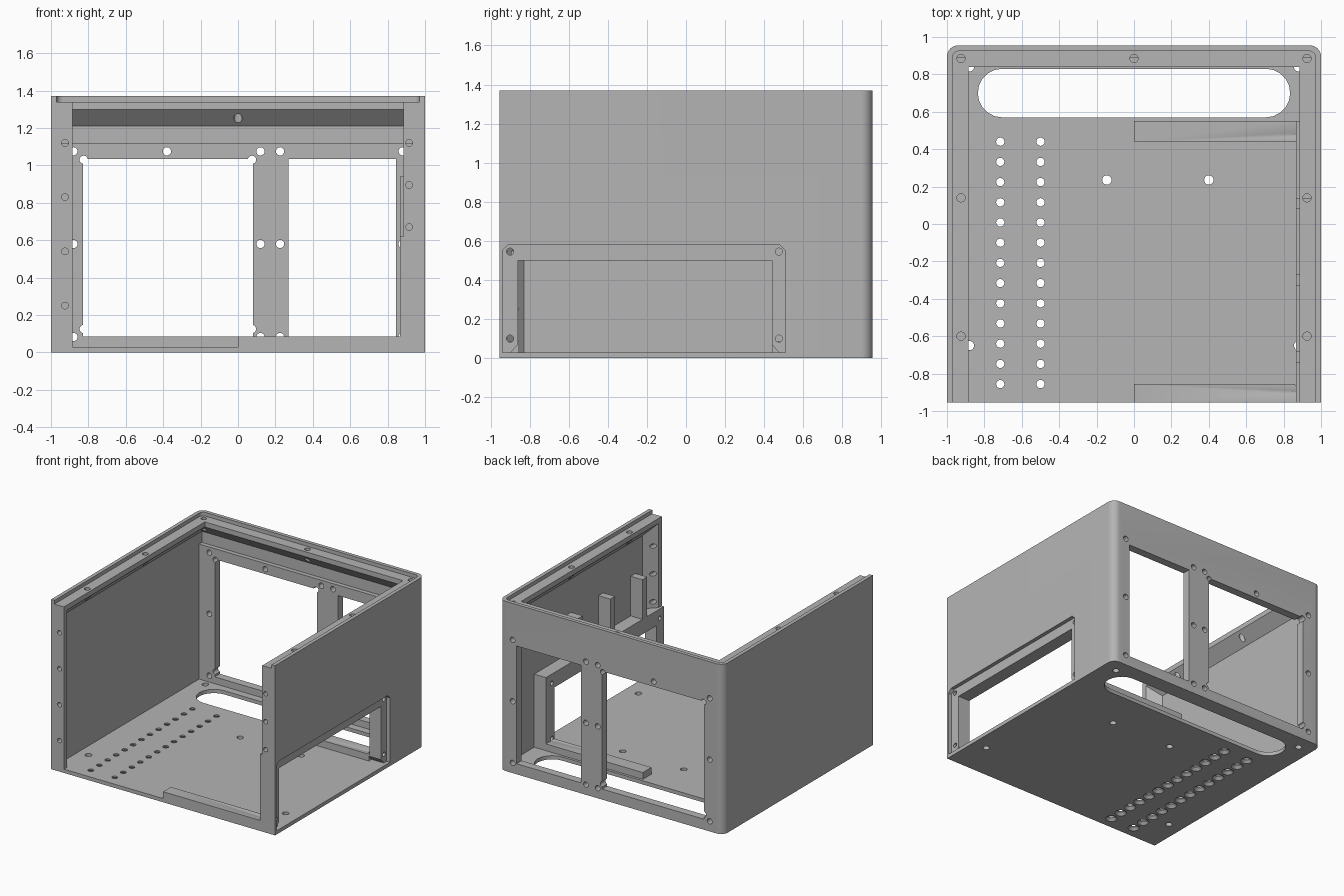
import bpy, bmesh, math
from mathutils import Vector, Matrix

cube = bpy.data.objects.get("Cube")
if cube:
    bpy.data.objects.remove(cube, do_unlink=True)

W, D, H = 1.0, 0.955, 1.37      # half width, half depth, height
T = 0.03                        # sheet thickness
FLANGE_X, FLANGE_Y = 0.885, 0.84
WALL_X, WALL_Y = W - T, D - T
HOLE = 0.022

grey = bpy.data.materials.new("matt_grey")
grey.use_nodes = True
colour = (0.46, 0.46, 0.46, 1)
grey.diffuse_color = colour
grey.node_tree.nodes["Principled BSDF"].inputs["Base Color"].default_value = colour


def make(name, bm):
    bmesh.ops.recalc_face_normals(bm, faces=bm.faces)
    mesh = bpy.data.meshes.new(name)
    bm.to_mesh(mesh)
    bm.free()
    ob = bpy.data.objects.new(name, mesh)
    bpy.context.collection.objects.link(ob)
    mesh.materials.append(grey)
    return ob


def add_box(bm, x, y, z):
    mid = Vector([(a + b) / 2 for a, b in (x, y, z)])
    size = [b - a for a, b in (x, y, z)]
    bmesh.ops.create_cube(bm, size=1, matrix=Matrix.Translation(mid) @ Matrix.Diagonal((*size, 1)))


def add_hole(bm, centre, axis, length, r=HOLE, r2=None):
    turn = {"X": Matrix.Rotation(math.pi / 2, 4, "Y"),
            "Y": Matrix.Rotation(math.pi / 2, 4, "X"), "Z": Matrix()}[axis]
    bmesh.ops.create_cone(bm, cap_ends=True, segments=20, radius1=r, radius2=r if r2 is None else r2,
                          depth=length, matrix=Matrix.Translation(centre) @ turn)


def add_prism(bm, points, direction):
    face = bm.faces.new([bm.verts.new(p) for p in points])
    out = bmesh.ops.extrude_face_region(bm, geom=[face])
    bmesh.ops.translate(bm, verts=[v for v in out["geom"] if isinstance(v, bmesh.types.BMVert)],
                        vec=direction)


def arc(cx, cy, r, start, end, z, n=10):
    angles = [math.radians(start + (end - start) * i / n) for i in range(n + 1)]
    return [(cx + r * math.cos(a), cy + r * math.sin(a), z) for a in angles]


def rounded_plan(hx, front, back, r, z):
    return ([(-hx, front, z), (hx, front, z)] + arc(hx - r, back - r, r, 0, 90, z)
            + arc(r - hx, back - r, r, 90, 180, z))


def combine(target, bm, operation):
    tool = make("helper", bm)
    tool.hide_render = True
    mod = target.modifiers.new("combine", "BOOLEAN")
    mod.operation, mod.solver, mod.object = operation, "EXACT", tool
    bpy.context.view_layer.objects.active = target
    bpy.ops.object.modifier_apply(modifier=mod.name)
    bpy.data.objects.remove(tool, do_unlink=True)


# Outer block with rounded rear corners
bm = bmesh.new()
add_prism(bm, rounded_plan(W, -D, D, 0.06, 0), (0, 0, H))
case = make("case_body", bm)

# Lid seat
bm = bmesh.new()
add_prism(bm, rounded_plan(WALL_X, -1.2, WALL_Y, 0.035, H - T), (0, 0, 0.2))
combine(case, bm, "DIFFERENCE")

# Opening between the flanges
bm = bmesh.new()
add_box(bm, (-FLANGE_X, FLANGE_X), (-1.2, FLANGE_Y), (T, 1.6))
combine(case, bm, "DIFFERENCE")

# Wide cavity that undercuts the top and front flanges at 45 degrees
bm = bmesh.new()
for s in (-1, 1):
    for p in [(WALL_X, -0.83, T), (WALL_X, WALL_Y, T), (WALL_X, -0.83, 1.21), (WALL_X, WALL_Y, 1.21),
              (FLANGE_X, FLANGE_Y, 1.30), (FLANGE_X, -0.915, 1.30), (FLANGE_X, -0.915, T)]:
        bm.verts.new((s * p[0], p[1], p[2]))
bmesh.ops.convex_hull(bm, input=bm.verts)
combine(case, bm, "DIFFERENCE")

# Rear panel frame, side window frame, ribs and floor bars
additions = [((-0.98, 0.98), (0.89, 0.94), (0.015, 1.12)),
             ((0.865, 0.985), (-D, 0.55), (0.01, 0.62)),
             ((0, 0.88), (-D, -0.855), (0.012, 0.085)),
             ((0, 0.88), (0.44, 0.55), (0.012, 0.085))]
additions += [((0.865, 0.98), (y - 0.03, y + 0.03), (0.6, 0.94)) for y in (0.11, -0.30, -0.71)]
for part in additions:
    bm = bmesh.new()
    add_box(bm, *part)
    combine(case, bm, "UNION")

# Rear windows with relieved corners
bm = bmesh.new()
for x in ((-0.83, 0.08), (0.27, 0.845)):
    add_box(bm, x, (0.85, 1.1), (0.085, 1.035))
combine(case, bm, "DIFFERENCE")
bm = bmesh.new()
for x in (-0.825, 0.075):
    for z in (0.125, 1.03):
        add_hole(bm, (x, 0.95, z), "Y", 0.2)
combine(case, bm, "DIFFERENCE")

# Side window: shallow seat, then the opening
bm = bmesh.new()
seat = [(-0.94, T), (0.51, T), (0.51, 0.55), (0.48, 0.58), (-0.91, 0.58), (-0.94, 0.55)]
add_prism(bm, [(WALL_X, y, z) for y, z in seat], (0.2, 0, 0))
combine(case, bm, "DIFFERENCE")
bm = bmesh.new()
opening = [(-0.86, 0.5), (0.44, 0.5), (0.44, 0.07), (0.475, T), (-0.895, T), (-0.86, 0.07)]
add_prism(bm, [(0.86, y, z) for y, z in opening], (0.3, 0, 0))
combine(case, bm, "DIFFERENCE")

# Floor slot
bm = bmesh.new()
add_prism(bm, arc(0.705, 0.7, 0.13, -90, 90, -0.1) + arc(-0.705, 0.7, 0.13, 90, 270, -0.1), (0, 0, 0.16))
combine(case, bm, "DIFFERENCE")

# Screw holes in the flanges, rear panel and side window
bm = bmesh.new()
for x, y in [(0, 0.885)] + [(s * 0.925, y) for s in (-1, 1) for y in (0.885, 0.14, -0.6)]:
    add_hole(bm, (x, y, 1.29), "Z", 0.2)
for x, heights in ((-0.925, (0.25, 0.54, 0.83, 1.12)), (0.915, (0.67, 0.895, 1.12))):
    for z in heights:
        add_hole(bm, (x, -0.93, z), "Y", 0.2, 0.018)
for x in (-0.88, 0.12, 0.225, 0.88):
    for z in (0.082, 0.58, 1.075):
        add_hole(bm, (x, 0.94, z), "Y", 0.14)
add_hole(bm, (-0.38, 0.94, 1.075), "Y", 0.14)
for y in (-0.9, 0.475):
    for z in (0.1, 0.545):
        add_hole(bm, (0.94, y, z), "X", 0.2, 0.018)
combine(case, bm, "DIFFERENCE")

# Floor holes, with two countersunk rows
bm = bmesh.new()
for x, y in [(-0.145, 0.235), (0.4, 0.235)] + [(s * 0.88, y) for s in (-1, 1) for y in (-0.65, 0.84)]:
    add_hole(bm, (x, y, 0), "Z", 0.12, 0.025)
rows = [(x, 0.44 - 0.108 * i) for x in (-0.715, -0.5) for i in range(13)]
for x, y in rows:
    add_hole(bm, (x, y, 0), "Z", 0.1)
combine(case, bm, "DIFFERENCE")
bm = bmesh.new()
for x, y in rows:
    add_hole(bm, (x, y, 0), "Z", 0.04, 0.064, HOLE)
combine(case, bm, "DIFFERENCE")

# Smooth the rounded corners, keep the edges crisp
bpy.ops.object.select_all(action="DESELECT")
case.select_set(True)
bpy.context.view_layer.objects.active = case
bpy.ops.object.shade_smooth_by_angle(angle=math.radians(30))
